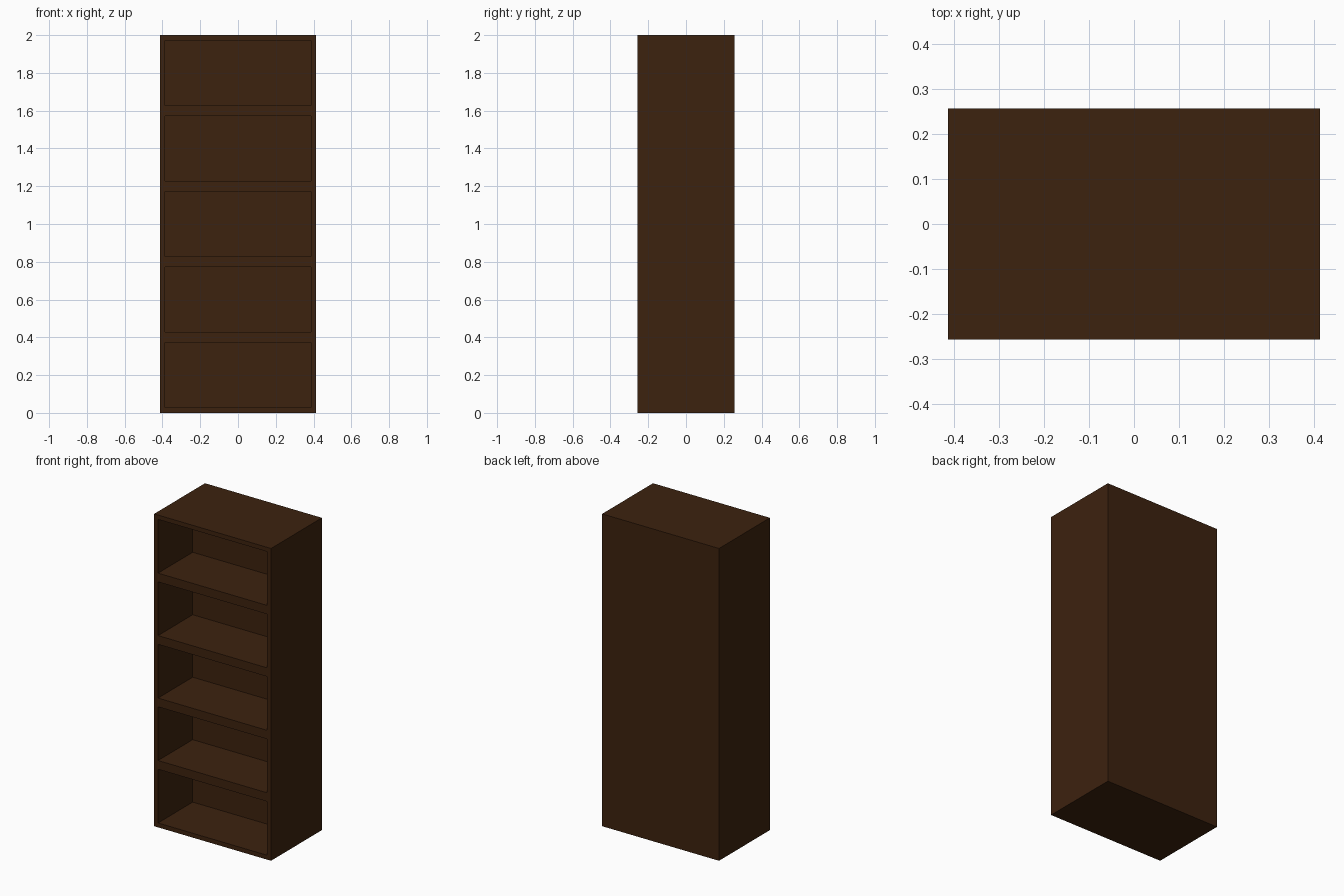
import bpy
import bmesh
from mathutils import Vector

if "Cube" in bpy.data.objects:
    bpy.data.objects.remove(bpy.data.objects["Cube"])

WIDTH, DEPTH, HEIGHT = 0.828, 0.514, 2.0
BAYS = 5
BOARD = 0.028          # board thickness around each bay
BAY_DEPTH = 0.35       # how far each bay goes in from the front

wood = bpy.data.materials.new("dark brown wood")
wood.diffuse_color = (0.046, 0.016, 0.0045, 1.0)
wood.use_nodes = True
wood.node_tree.nodes["Principled BSDF"].inputs["Base Color"].default_value = wood.diffuse_color

# Solid block standing on the floor
bm = bmesh.new()
bmesh.ops.create_cube(bm, size=1.0)
for v in bm.verts:
    v.co = Vector((v.co.x * WIDTH, v.co.y * DEPTH, (v.co.z + 0.5) * HEIGHT))

# Divide the height into equal bays
for i in range(1, BAYS):
    bmesh.ops.bisect_plane(bm, geom=bm.verts[:] + bm.edges[:] + bm.faces[:],
                           plane_co=(0, 0, HEIGHT * i / BAYS), plane_no=(0, 0, 1))

# Frame each front panel, then push it in to form an open shelf bay
bm.normal_update()
fronts = [f for f in bm.faces if f.normal.y < -0.9]
bmesh.ops.inset_individual(bm, faces=fronts, thickness=BOARD, use_even_offset=True)
bays = bmesh.ops.extrude_discrete_faces(bm, faces=fronts)["faces"]
bmesh.ops.translate(bm, verts=list({v for f in bays for v in f.verts}),
                    vec=(0, BAY_DEPTH, 0))
bmesh.ops.recalc_face_normals(bm, faces=bm.faces[:])

mesh = bpy.data.meshes.new("bookcase")
bm.to_mesh(mesh)
bm.free()
mesh.materials.append(wood)
bookcase = bpy.data.objects.new("bookcase", mesh)
bpy.context.collection.objects.link(bookcase)
